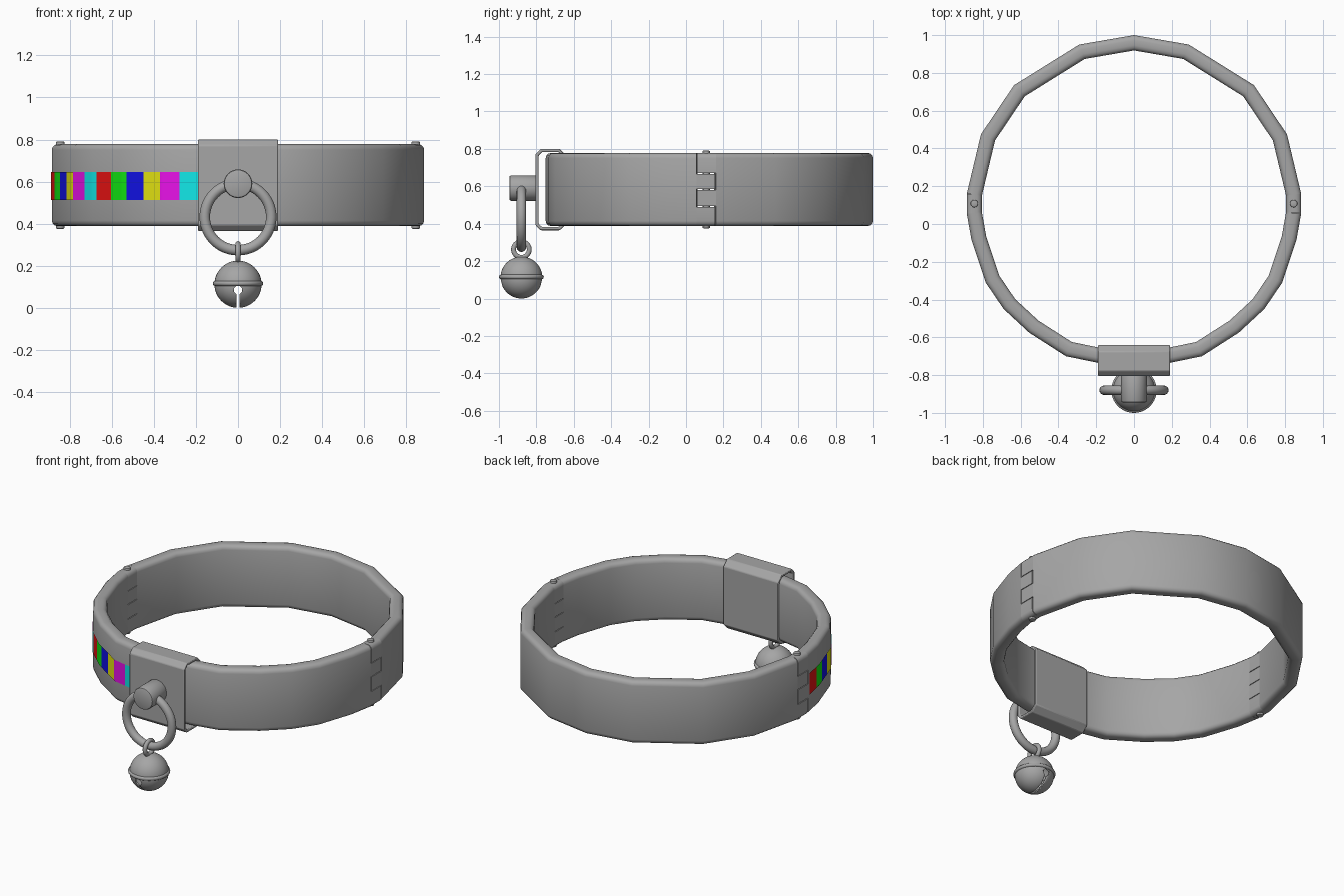
import bpy, bmesh, math
from mathutils import Vector, Matrix

if "Cube" in bpy.data.objects:
    bpy.data.objects.remove(bpy.data.objects["Cube"])


def material(name, rgb):
    m = bpy.data.materials.new(name)
    m.diffuse_color = (*rgb, 1)
    m.use_nodes = True
    m.node_tree.nodes["Principled BSDF"].inputs["Base Color"].default_value = m.diffuse_color
    return m


LO, HI = 0.006, 0.8
GREY = material("steel grey", (0.38, 0.38, 0.38))
STRIPES = [material("red", (HI, LO, LO)), material("green", (LO, HI, LO)),
           material("blue", (LO, LO, HI)), material("yellow", (HI, HI, LO)),
           material("magenta", (HI, LO, HI)), material("cyan", (LO, HI, HI))]


def finish(name, bm, mats=(GREY,), angle=32, fix=True):
    if fix:
        bmesh.ops.recalc_face_normals(bm, faces=bm.faces)
    me = bpy.data.meshes.new(name)
    bm.to_mesh(me)
    bm.free()
    ob = bpy.data.objects.new(name, me)
    bpy.context.collection.objects.link(ob)
    for m in mats:
        me.materials.append(m)
    bpy.ops.object.select_all(action='DESELECT')
    ob.select_set(True)
    bpy.context.view_layer.objects.active = ob
    bpy.ops.object.shade_smooth_by_angle(angle=math.radians(angle))
    return ob


def apply_mods(ob):
    bpy.context.view_layer.objects.active = ob
    for m in list(ob.modifiers):
        bpy.ops.object.modifier_apply(modifier=m.name)


# collar outline seen from above (outer edge), right half then mirrored
half = [(0, -.75), (.19, -.735), (.36, -.70), (.555, -.575), (.69, -.45), (.785, -.31),
        (.86, -.085), (.885, .055), (.885, .16), (.81, .475), (.635, .735), (.29, .95), (0, 1.0)]
ring = [Vector(p) for p in half + [(-x, y) for x, y in half[-2:0:-1]]]
N = len(ring)
THICK, Z0, Z1 = 0.08, 0.388, 0.778


def seg_normal(a, b):
    d = (b - a).normalized()
    return Vector((d.y, -d.x))


def miter(i):
    n1 = seg_normal(ring[i - 1], ring[i])
    n2 = seg_normal(ring[i], ring[(i + 1) % N])
    n = (n1 + n2).normalized()
    return n / n.dot(n1)


def profile(z0, z1, r0, r1):
    # (depth, z) section with rounded bottom (r0) and top (r1) corners
    pts = []
    for u, z, r, a in ((0, z0, r0, 180), (THICK, z0, r0, 270), (THICK, z1, r1, 0), (0, z1, r1, 90)):
        if r == 0:
            pts.append((u, z))
            continue
        cu = u + r if u == 0 else u - r
        cz = z + r if z == z0 else z - r
        for k in range(4):
            t = math.radians(a + 30 * k)
            pts.append((cu + r * math.cos(t), cz + r * math.sin(t)))
    return pts


def strip(bm, path, prof):
    # path: list of (outer point, outward normal)
    loops = [[bm.verts.new((p.x - n.x * u, p.y - n.y * u, z)) for u, z in prof] for p, n in path]
    c = len(prof)
    for a, b in zip(loops, loops[1:]):
        for k in range(c):
            bm.faces.new((a[k], a[(k + 1) % c], b[(k + 1) % c], b[k]))
    bm.faces.new(loops[0])
    bm.faces.new(loops[-1])


# two collar halves with interlocking hinge fingers
R = 0.027
full = profile(Z0, Z1, R, R)
levels = [Z0, .492, .583, .668, Z1]
bms = {"front": bmesh.new(), "back": bmesh.new()}
strip(bms["back"], [(ring[i], miter(i)) for i in range(8, N - 7)], full)
strip(bms["front"], [(ring[i % N], miter(i % N)) for i in range(N - 7, N + 8)], full)
for side in (1, -1):
    for k in range(4):
        owner = "back" if (k % 2 == 1) == (side == 1) else "front"
        ya, yb = (.060, .16) if owner == "back" else (.055, .155)
        z0 = levels[k] + (.002 if k else 0)
        z1 = levels[k + 1] - (.002 if k < 3 else 0)
        sec = profile(z0, z1, 0 if k else R, R if k == 3 else 0)
        n = Vector((side, 0))
        strip(bms[owner], [(Vector((side * .885, y)), n) for y in (ya, yb)], sec)
for key, bm in bms.items():
    finish("collar_" + key, bm)


def cylinder(name, r, depth, loc, rot=Matrix(), bevel=0.0, segs=32):
    bm = bmesh.new()
    bmesh.ops.create_cone(bm, cap_ends=True, segments=segs, radius1=r, radius2=r, depth=depth,
                          matrix=Matrix.Translation(loc) @ rot)
    if bevel:
        rim = [e for e in bm.edges if any(len(f.verts) > 4 for f in e.link_faces)]
        bmesh.ops.bevel(bm, geom=rim, offset=bevel, segments=2, affect='EDGES', profile=0.5)
    return finish(name, bm)


def torus(name, R, r, loc, rot=(0, 0, 0), a=48, b=16):
    bpy.ops.mesh.primitive_torus_add(major_radius=R, minor_radius=r, major_segments=a,
                                     minor_segments=b, location=loc, rotation=rot)
    ob = bpy.context.object
    ob.name = name
    ob.data.materials.append(GREY)
    bpy.ops.object.shade_smooth()
    return ob


# hinge pins
for side, label in ((1, "right"), (-1, "left")):
    cylinder("hinge_pin_" + label, .02, .415, (side * .845, .108, .583), bevel=.005, segs=20)

# coloured light strip on the left front, twelve equal plates
path = [Vector((-.885, .045))] + ring[N - 6:N - 1] + [Vector((-.185, -.7354))]
lens = [(b - a).length for a, b in zip(path, path[1:])]
total, PER = sum(lens), 8


def at(s):
    for a, b, l in zip(path, path[1:], lens):
        if s <= l + 1e-6:
            return a.lerp(b, s / l) + seg_normal(a, b) * .004
        s -= l
    return path[-1]


bm = bmesh.new()
cols = [[bm.verts.new((*at(total * k / (12 * PER)), z)) for z in (.513, .646)]
        for k in range(12 * PER + 1)]
for k, (a, b) in enumerate(zip(cols, cols[1:])):
    f = bm.faces.new((a[0], b[0], b[1], a[1]))
    f.material_index = (k // PER) % 6
finish("light_strip", bm, STRIPES, fix=False)

# hollow sleeve around the front of the collar
def sleeve_outline(o, w=.19):
    y0, y1, z0, z1 = -.805 + o, -.64 - o, .365 + o, .80 - o
    c, d = .028 - o * .6, .035 - o * .6
    return [(y0, z0 + c), (y0 + c, z0), (y1 - d, z0), (y1, z0 + d),
            (y1, z1 - d), (y1 - d, z1), (y0 + c, z1), (y0, z1 - c)]


bm = bmesh.new()
L = [[bm.verts.new((x, y, z)) for y, z in sleeve_outline(o)]
     for x, o in ((-.19, 0), (.19, 0), (.19, .017), (-.19, .017))]
for j in range(4):
    a, b = L[j], L[(j + 1) % 4]
    for k in range(8):
        bm.faces.new((a[k], a[(k + 1) % 8], b[(k + 1) % 8], b[k]))
sleeve = finish("front_sleeve", bm)
mod = sleeve.modifiers.new("Bevel", 'BEVEL')
mod.width, mod.segments, mod.limit_method = .005, 2, 'ANGLE'

# post, hanging ring and bell loop
cylinder("ring_post", .068, .15, (0, -.87, .59), Matrix.Rotation(math.pi / 2, 4, 'X'), bevel=.01)
torus("hanging_ring", .158, .025, (0, -.88, .432), (math.pi / 2, 0, 0))
torus("bell_loop", .042, .013, (0, -.88, .262), (0, math.pi / 2, 0), 32, 12)

# hollow bell with a slot through the bottom
C = Vector((0, -.88, .112))
bm = bmesh.new()
bmesh.ops.create_uvsphere(bm, u_segments=40, v_segments=24, radius=.112, matrix=Matrix.Translation(C))
inner = bmesh.ops.create_uvsphere(bm, u_segments=40, v_segments=24, radius=.102,
                                  matrix=Matrix.Translation(C))
bmesh.ops.reverse_faces(bm, faces=list({f for v in inner["verts"] for f in v.link_faces}))
bell = finish("bell", bm, fix=False)
hole = cylinder("hole_cutter", .02, .4, (0, C.y, .085), Matrix.Rotation(math.pi / 2, 4, 'X'))
bm = bmesh.new()
bmesh.ops.create_cube(bm, size=1, matrix=Matrix.Translation((0, C.y, .033)) @
                      Matrix.Diagonal((.015, .4, .1, 1)))
slot = finish("slot_cutter", bm)
for cutter in (hole, slot):
    cutter.hide_render = True
    mod = bell.modifiers.new("Cut", 'BOOLEAN')
    mod.operation, mod.solver, mod.object = 'DIFFERENCE', 'EXACT', cutter
apply_mods(bell)
for cutter in (hole, slot):
    bpy.data.objects.remove(cutter)
torus("bell_rim", .108, .012, (0, -.88, .116), a=40, b=12)
